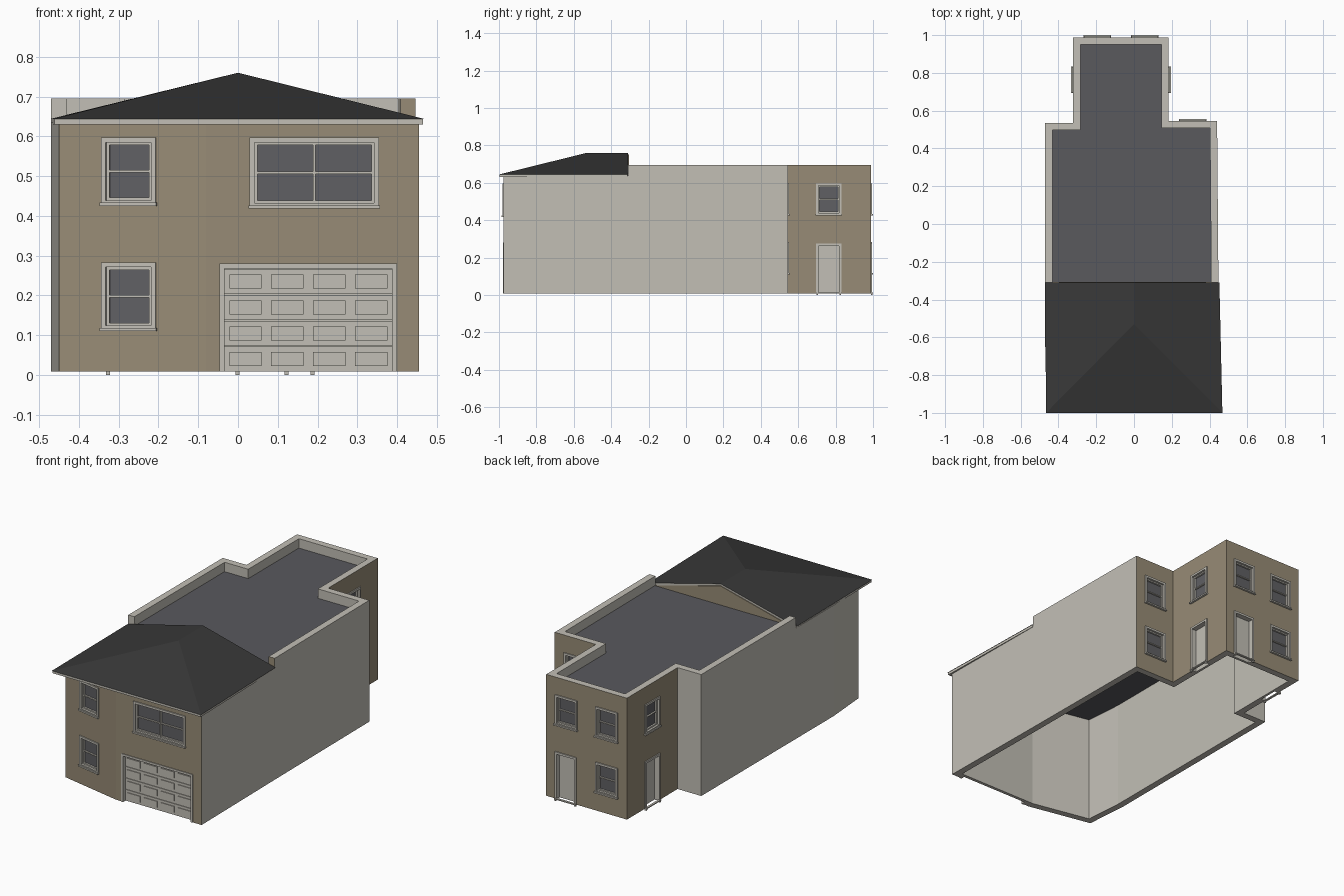
import bpy, bmesh, math
from mathutils import Matrix, Vector

if "Cube" in bpy.data.objects:
    bpy.data.objects.remove(bpy.data.objects["Cube"])


def material(name, rgb):
    m = bpy.data.materials.new(name)
    m.use_nodes = True
    m.diffuse_color = (*rgb, 1)
    m.node_tree.nodes["Principled BSDF"].inputs["Base Color"].default_value = (*rgb, 1)
    return m


MATS = [material("tan_render", (0.31, 0.26, 0.18)),
        material("pale_trim", (0.54, 0.52, 0.465)),
        material("dark_tile", (0.04, 0.04, 0.04)),
        material("grey_flat_roof", (0.1, 0.1, 0.11)),
        material("window_glass", (0.115, 0.115, 0.125))]
TAN, PALE, TILE, FLAT, GLASS = range(5)


def finish(name, bm, fix_normals=True):
    if fix_normals:
        bmesh.ops.recalc_face_normals(bm, faces=bm.faces)
    me = bpy.data.meshes.new(name)
    bm.to_mesh(me)
    bm.free()
    for m in MATS:
        me.materials.append(m)
    ob = bpy.data.objects.new(name, me)
    bpy.context.scene.collection.objects.link(ob)
    return ob


def box(bm, M, x0, x1, y0, y1, z0, z1, mat):
    size = Matrix.Diagonal((x1 - x0, y1 - y0, z1 - z0, 1))
    mid = Matrix.Translation(((x0 + x1) / 2, (y0 + y1) / 2, (z0 + z1) / 2))
    geo = bmesh.ops.create_cube(bm, size=1, matrix=M @ mid @ size)
    for f in {f for v in geo["verts"] for f in v.link_faces}:
        f.material_index = mat


def prism(bm, pts, z0, z1, mat):
    f = bm.faces.new([bm.verts.new((x, y, z0)) for x, y in pts])
    geo = bmesh.ops.extrude_face_region(bm, geom=[f])
    bmesh.ops.translate(bm, vec=(0, 0, z1 - z0),
                        verts=[v for v in geo["geom"] if isinstance(v, bmesh.types.BMVert)])
    for f in bm.faces:
        f.material_index = mat


# Floor plan, counter-clockwise; each corner carries the colour of the wall after it
PLAN = [(-.45, -.90, TAN), (-.08, -.975, TAN), (.455, -.975, PALE), (.447, -.31, PALE),
        (.44, .545, TAN), (.183, .545, TAN), (.183, .988, TAN), (-.322, .988, TAN),
        (-.322, .535, PALE), (-.47, .535, PALE), (-.47, -.31, PALE), (-.47, -.65, PALE)]
OUTER = [Vector(p[:2]) for p in PLAN]
BASE, EAVE, TOP = 0.008, 0.635, 0.695


def inset(pts, d):
    out = []
    for i, p in enumerate(pts):
        a = (p - pts[i - 1]).normalized()
        b = (pts[(i + 1) % len(pts)] - p).normalized()
        na, nb = Vector((-a.y, a.x)), Vector((-b.y, b.x))
        out.append(p + (na + nb) * d / (1 + na.dot(nb)))
    return out


INNER = inset(OUTER, 0.038)


def wall_ring(bm, ids, z0, z1, closed):
    rings = [[bm.verts.new((*pts[i], z)) for i in ids]
             for pts, z in ((OUTER, z0), (OUTER, z1), (INNER, z1), (INNER, z0))]
    n = len(ids)
    for k in range(n if closed else n - 1):
        j = (k + 1) % n
        for s in range(4):
            r, t = rings[s], rings[(s + 1) % 4]
            f = bm.faces.new((r[k], r[j], t[j], t[k]))
            f.material_index = PLAN[ids[k]][2] if s == 0 else PALE
    if not closed:
        bm.faces.new([r[0] for r in rings]).material_index = TAN
        bm.faces.new([r[-1] for r in rings]).material_index = PALE


bm = bmesh.new()
wall_ring(bm, list(range(len(PLAN))), BASE, EAVE, True)
walls = finish("walls", bm)
bm = bmesh.new()
wall_ring(bm, list(range(3, 11)), EAVE, TOP, False)
finish("parapet", bm)

bm = bmesh.new()
prism(bm, inset(OUTER, 0.03), 0.62, 0.642, FLAT)
finish("flat_roof", bm)

# Hipped front roof with its eaves board and rear gable
EAVES = [(-.465, -1), (.468, -1), (.452, -.31), (-.472, -.31)]
bm = bmesh.new()
prism(bm, inset([Vector(p) for p in EAVES], 0.003), 0.63, 0.644, PALE)
finish("eaves_board", bm)
bm = bmesh.new()
a, b, c, d = [bm.verts.new((x, y, 0.644)) for x, y in EAVES]
e, g = bm.verts.new((0, -.53, .76)), bm.verts.new((0, -.31, .76))
for vs in ((a, b, e), (b, c, g, e), (d, a, e, g), (d, c, b, a)):
    bm.faces.new(vs).material_index = TILE
bm.faces.new((c, d, g)).material_index = PALE
finish("hip_roof", bm)
bm = bmesh.new()
tri = [bm.verts.new(p) for p in ((-.43, -.306, .642), (.41, -.306, .642), (0, -.306, .75))]
f = bm.faces.new(tri)
geo = bmesh.ops.extrude_face_region(bm, geom=[f])
bmesh.ops.translate(bm, vec=(0, -.006, 0),
                    verts=[v for v in geo["geom"] if isinstance(v, bmesh.types.BMVert)])
finish("rear_gable", bm)

# Openings: local x runs along the wall, local -y points outward
cutters = bmesh.new()
W, REC = 0.012, 0.028


def place(x, y, angle):
    return Matrix.Translation((x, y, 0)) @ Matrix.Rotation(angle, 4, "Z")


def border(bm, M, h, z0, z1, w, y0, y1, bottom=True):
    box(bm, M, -h, -h + w, y0, y1, z0, z1, PALE)
    box(bm, M, h - w, h, y0, y1, z0, z1, PALE)
    box(bm, M, -h + w, h - w, y0, y1, z1 - w, z1, PALE)
    if bottom:
        box(bm, M, -h + w, h - w, y0, y1, z0, z0 + w, PALE)


def window(name, M, width, z0, z1, columns=1):
    bm, h = bmesh.new(), width / 2
    i, zm = h - W, (z0 + z1) / 2
    box(cutters, M, -i, i, -.05, REC, z0 + W, z1 - W, PALE)
    border(bm, M, h, z0, z1, W, -.006, .004)
    box(bm, M, -h - .003, h + .003, -.012, .002, z0 - .002, z0 + .006, PALE)
    border(bm, M, i, z0 + W, z1 - W, .007, .006, .018)
    box(bm, M, -i, i, .007, .017, zm - .003, zm + .003, PALE)
    for k in range(1, columns):
        x = -i + 2 * i * k / columns
        box(bm, M, x - .003, x + .003, .005, .018, z0 + W, z1 - W, PALE)
    box(bm, M, -i, i, .016, .02, z0 + W, z1 - W, GLASS)
    finish(name, bm)


def door(name, M, width, z1):
    bm, h = bmesh.new(), width / 2
    i = h - W
    box(cutters, M, -i, i, -.05, REC, -.05, z1 - W, PALE)
    border(bm, M, h, BASE, z1, W, -.006, .004, False)
    box(bm, M, -i, i, .024, REC + .002, BASE, z1 - W, PALE)
    box(bm, M, -h, h, -.012, .0, BASE, BASE + .006, PALE)
    for s in (-1, 1):
        x = s * (h - .006)
        box(bm, M, x - .005, x + .005, -.01, .0, 0, BASE, PALE)
    finish(name, bm)


LOW, HIGH = (.112, .283), (.427, .597)
slant = math.atan2(-.075, .37)
front_right = place(-.275, -.9355, slant)
ext_left = place(.183, .763, math.pi / 2)
ext_right = place(-.322, .763, -math.pi / 2)
for label, (z0, z1) in (("lower", LOW), ("upper", HIGH)):
    window(label + "_front_window", front_right, .14, z0, z1)
    window(label + "_step_window", place(.31, .545, math.pi), .14, z0, z1)
    window(label + "_back_window", place(-.195, .988, math.pi), .14, z0, z1)
window("wide_front_window", place(.192, -.975, 0), .325, .42, .597, 2)
window("back_window_over_door", place(.058, .988, math.pi), .14, *HIGH)
for side, M in (("left", ext_left), ("right", ext_right)):
    window(side + "_extension_window", M, .135, *HIGH)
    door(side + "_extension_door", M, .135, .275)
door("back_door", place(.06, .988, math.pi), .135, .275)

# Garage door: four sections with shallow raised panels
M, h, top = place(.177, -.975, 0), .223, .28
i = h - W
box(cutters, M, -i, i, -.05, REC, -.05, top - W, PALE)
bm = bmesh.new()
border(bm, M, h, BASE, top, W, -.004, .004, False)
rows, cols = 4, 4
rh, cw = (top - W - BASE) / rows, 2 * i / cols
for r in range(rows):
    z = BASE + r * rh
    box(bm, M, -i, i, .02, REC + .002, z, z + rh - .002, PALE)
    for k in range(cols):
        x = -i + k * cw
        box(bm, M, x + .012, x + cw - .012, .016, .021, z + .014, z + rh - .016, PALE)
finish("garage_door", bm)

# Cut the openings into the walls
cutter = finish("opening_cutters", cutters)
cutter.hide_render = True
mod = walls.modifiers.new("openings", "BOOLEAN")
mod.operation, mod.solver, mod.object = "DIFFERENCE", "EXACT", cutter
bpy.context.view_layer.objects.active = walls
bpy.ops.object.modifier_apply(modifier=mod.name)
bpy.data.objects.remove(cutter)
